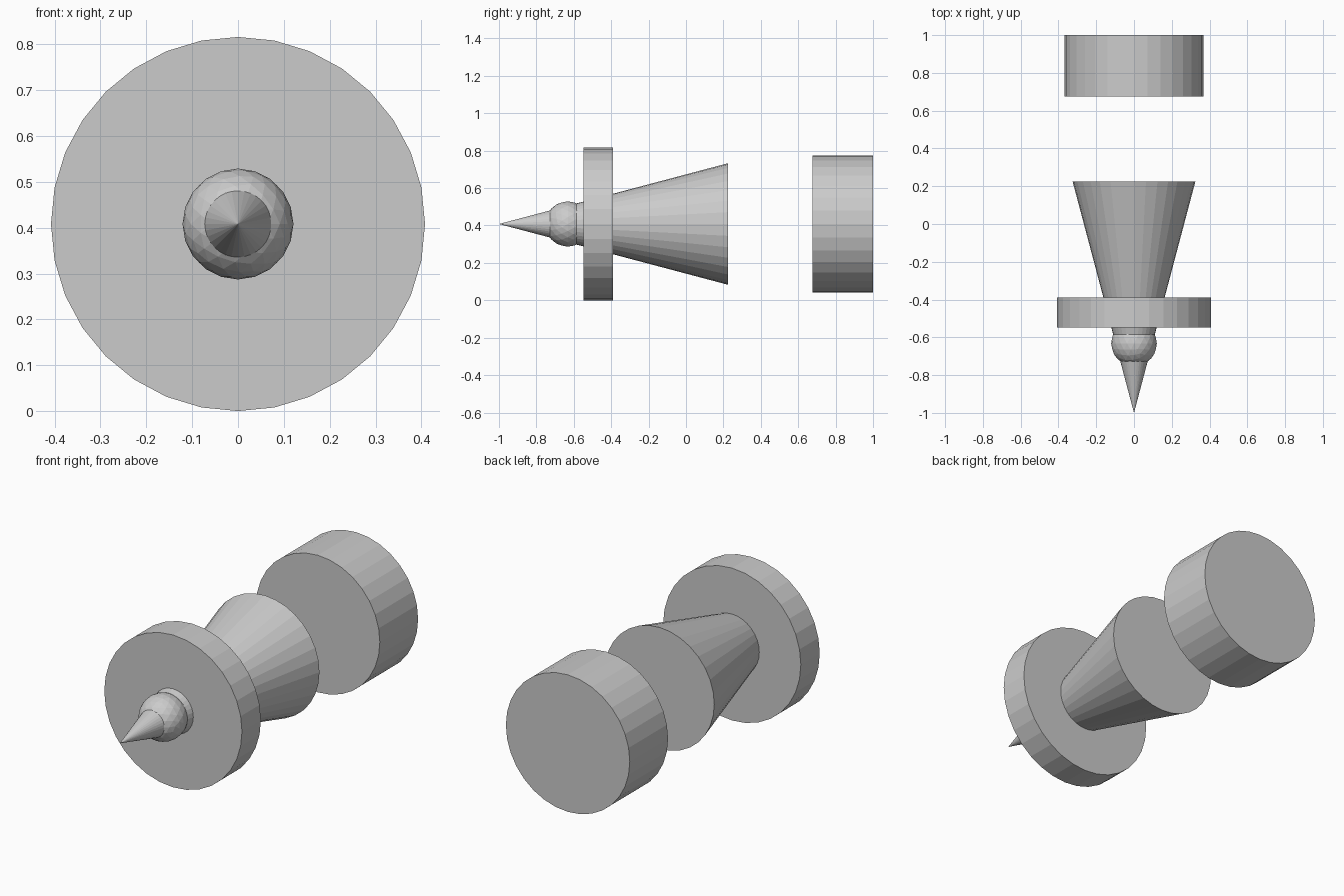
import bpy
from math import pi

if "Cube" in bpy.data.objects:
    bpy.data.objects.remove(bpy.data.objects["Cube"])

AXIS_Z = 0.408   # height of the shared axis, which runs along y
SIDES = 32


def turned(name, y0, y1, r0, r1):
    """Capped cylinder or cone along y: radius r0 at y0, r1 at y1."""
    # rotating +90 degrees about x sends local +z to -y
    bpy.ops.mesh.primitive_cone_add(
        vertices=SIDES, radius1=r1, radius2=r0, depth=y1 - y0,
        location=(0, (y0 + y1) / 2, AXIS_Z), rotation=(pi / 2, 0, 0))
    bpy.context.object.name = name


# Long spike that widens towards the back, passing through ball and disc
turned("spike_cone", -1.0, 0.225, 0.0, 0.325)

# Wide disc around the spike
turned("front_disc", -0.549, -0.389, 0.408, 0.408)

# Separate drum floating at the back
turned("rear_drum", 0.676, 1.0, 0.367, 0.367)

# Faceted ball near the tip
bpy.ops.mesh.primitive_ico_sphere_add(
    subdivisions=3, radius=0.121,
    location=(0, -0.632, AXIS_Z), rotation=(pi / 2, 0, 0))
bpy.context.object.name = "tip_ball"
